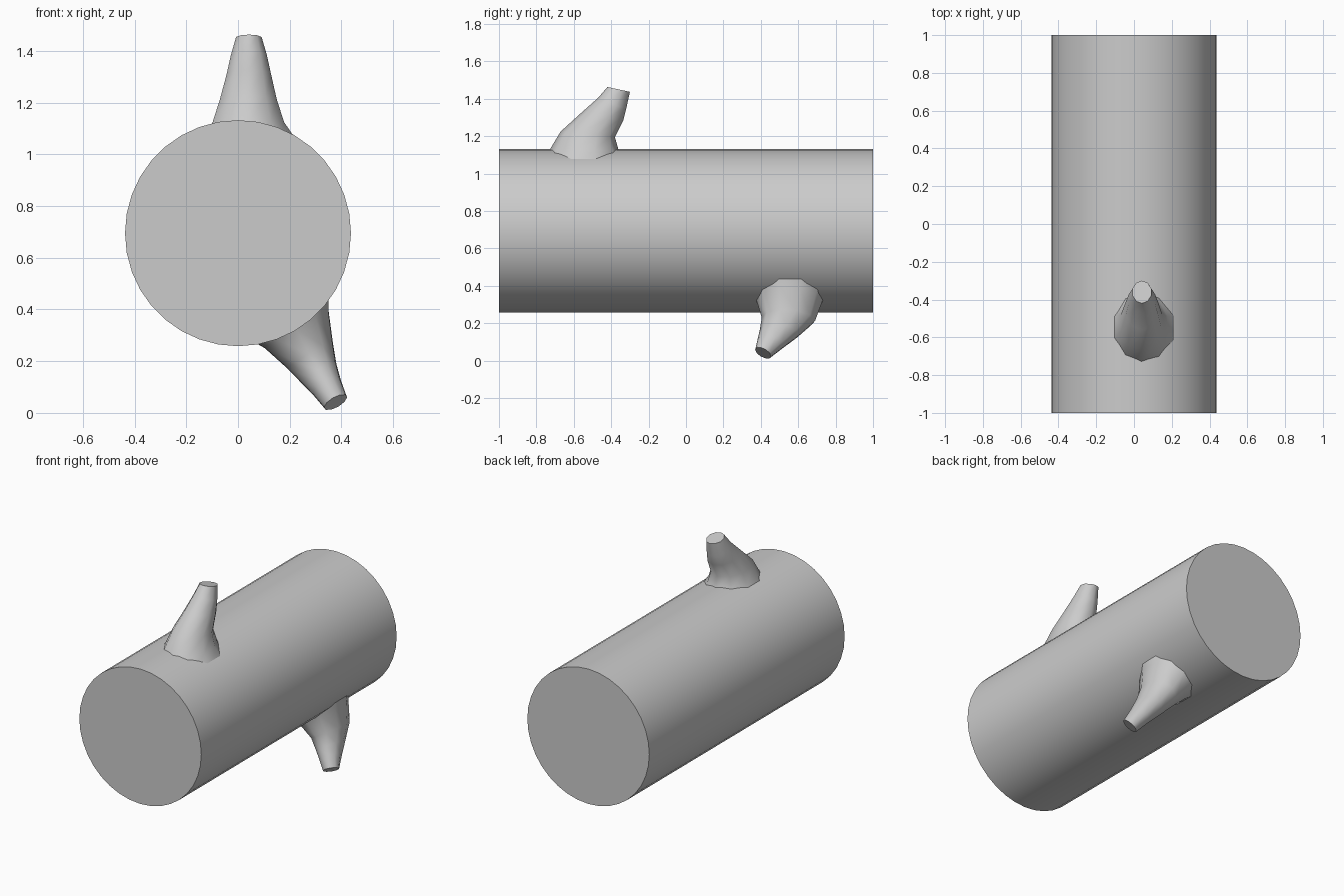
import bpy, bmesh, math
from mathutils import Matrix, Vector

cube = bpy.data.objects.get("Cube")
if cube:
    bpy.data.objects.remove(cube, do_unlink=True)

RADIUS, AXIS_Z = 0.437, 0.695

grey = bpy.data.materials.new("plain_grey")
grey.use_nodes = True
grey.diffuse_color = (0.6, 0.6, 0.6, 1)
grey.node_tree.nodes["Principled BSDF"].inputs["Base Color"].default_value = grey.diffuse_color


def finish(name, bm, matrix, angle):
    bmesh.ops.recalc_face_normals(bm, faces=bm.faces)
    bm.transform(matrix)
    mesh = bpy.data.meshes.new(name)
    bm.to_mesh(mesh)
    bm.free()
    mesh.materials.append(grey)
    obj = bpy.data.objects.new(name, mesh)
    bpy.context.collection.objects.link(obj)
    bpy.ops.object.select_all(action="DESELECT")
    obj.select_set(True)
    bpy.context.view_layer.objects.active = obj
    bpy.ops.object.shade_smooth_by_angle(angle=math.radians(angle))


def branch(name, rings, matrix, sides=10):
    """Loft rings given as (low-side y, r), (high-side y, r), centre x, half width."""
    bm = bmesh.new()
    loops = []
    for (ya, ra), (yb, rb), cx, half in rings:
        a, b = Vector((cx, ya, ra)), Vector((cx, yb, rb))
        mid, arm = (a + b) / 2, (a - b) / 2
        angles = [math.tau * i / sides for i in range(sides)]
        loops.append([bm.verts.new(mid + arm * math.cos(t) + Vector((half * math.sin(t), 0, 0)))
                      for t in angles])
    for low, high in zip(loops, loops[1:]):
        for i in range(sides):
            j = (i + 1) % sides
            bm.faces.new((low[i], low[j], high[j], high[i]))
    bm.faces.new(loops[0])
    bm.faces.new(loops[-1])
    finish(name, bm, matrix, 50)


# Log body, lying along y
bm = bmesh.new()
bmesh.ops.create_cone(bm, cap_ends=True, segments=36, radius1=RADIUS, radius2=RADIUS, depth=2)
centre = Matrix.Translation((0, 0, AXIS_Z))
finish("log_body", bm, centre @ Matrix.Rotation(math.pi / 2, 4, "X"), 40)

# Upper branch stub, leaning back; r is the distance from the log axis
branch("upper_branch", [
    ((-0.78, 0.34), (-0.33, 0.34), 0.04, 0.21),
    ((-0.73, 0.43), (-0.36, 0.43), 0.04, 0.145),
    ((-0.67, 0.53), (-0.38, 0.50), 0.04, 0.115),
    ((-0.56, 0.63), (-0.335, 0.59), 0.042, 0.09),
    ((-0.47, 0.71), (-0.32, 0.65), 0.042, 0.073),
    ((-0.42, 0.768), (-0.30, 0.742), 0.042, 0.052),
], centre)

# Lower branch stub, turned under the log and leaning forward
branch("lower_branch", [
    ((0.78, 0.34), (0.34, 0.34), -0.01, 0.21),
    ((0.73, 0.44), (0.375, 0.43), -0.01, 0.15),
    ((0.69, 0.56), (0.405, 0.54), -0.005, 0.105),
    ((0.61, 0.64), (0.395, 0.61), 0, 0.08),
    ((0.53, 0.71), (0.385, 0.66), 0, 0.063),
    ((0.455, 0.775), (0.37, 0.735), 0, 0.05),
], centre @ Matrix.Rotation(math.radians(150), 4, "Y"))
